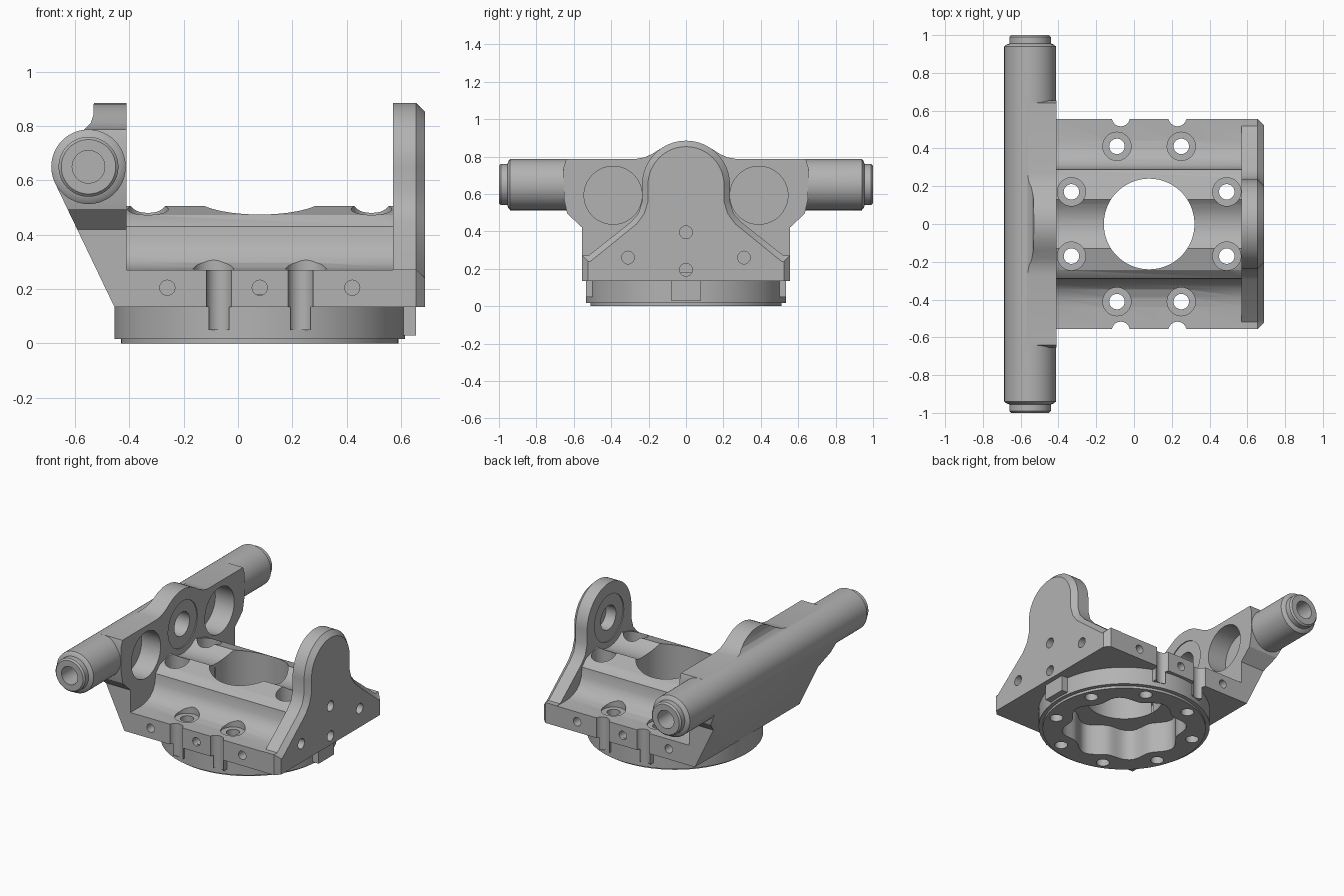
import bpy, bmesh
from math import sin, cos, pi, radians
from mathutils import Vector

old = bpy.data.objects.get("Cube")
if old:
    bpy.data.objects.remove(old, do_unlink=True)

steel = bpy.data.materials.new("machined_grey")
steel.use_nodes = True
GREY = (0.45, 0.45, 0.45, 1)
steel.diffuse_color = GREY
steel.node_tree.nodes["Principled BSDF"].inputs["Base Color"].default_value = GREY

CX = 0.08        # centre of the ring and bore
AXIS_Z = 0.65    # height of the shaft axis


def place(axis, a, b, t):
    return Vector({"x": (t, a, b), "y": (a, t, b), "z": (a, b, t)}[axis])


def loft(name, axis, sections):
    """Closed solid through (position, outline) sections along an axis."""
    bm = bmesh.new()
    rings = [[bm.verts.new(place(axis, a, b, t)) for a, b in pts] for t, pts in sections]
    n = len(rings[0])
    for r, s in zip(rings, rings[1:]):
        for i in range(n):
            j = (i + 1) % n
            bm.faces.new((r[i], r[j], s[j], s[i]))
    bm.faces.new(rings[0])
    bm.faces.new(rings[-1])
    bmesh.ops.recalc_face_normals(bm, faces=bm.faces)
    mesh = bpy.data.meshes.new(name)
    bm.to_mesh(mesh)
    bm.free()
    mesh.materials.append(steel)
    ob = bpy.data.objects.new(name, mesh)
    bpy.context.collection.objects.link(ob)
    return ob


def circle(a, b, r, n=40):
    return [(a + r * cos(2 * pi * i / n), b + r * sin(2 * pi * i / n)) for i in range(n)]


def rod(name, axis, a, b, r, lo, hi, n=40):
    return loft(name, axis, [(lo, circle(a, b, r, n)), (hi, circle(a, b, r, n))])


def box(name, x, y, z):
    pts = [(x[0], y[0]), (x[1], y[0]), (x[1], y[1]), (x[0], y[1])]
    return loft(name, "z", [(z[0], pts), (z[1], pts)])


def mirrored(half):
    """Full outline from a right half, listed bottom to top."""
    return half + [(-a, b) for a, b in reversed(half) if a > 1e-4]


def boolean(ob, tools, op="DIFFERENCE"):
    bpy.context.view_layer.objects.active = ob
    for tool in tools:
        tool.hide_render = True
        mod = ob.modifiers.new("cut", "BOOLEAN")
        mod.operation, mod.object, mod.solver = op, tool, "EXACT"
        bpy.ops.object.modifier_apply(modifier=mod.name)


# Saddle body with central trough and a groove along each side
saddle = [(0.555, 0.135), (0.555, 0.27), (0.44, 0.27), (0.39, 0.278), (0.345, 0.298),
          (0.313, 0.33), (0.295, 0.37), (0.288, 0.43), (0.245, 0.473), (0.13, 0.505)]
saddle += [(0.195 * sin(a), AXIS_Z - 0.195 * cos(a)) for a in (0.56, 0.42, 0.28, 0.14, 0)]
body = loft("saddle_body", "x", [(-0.43, mirrored(saddle)), (0.60, mirrored(saddle))])


# Upright end plate with chamfered outer edge
def plate_outline(o):
    half = [(0.555 - o, 0.135), (0.555 - o, 0.272 - o), (0.52 - 0.3 * o, 0.272 - o),
            (0.295 - o, 0.45 - 0.3 * o), (0.255 - o, 0.495), (0.235 - o, 0.56)]
    r = 0.235 - o
    half += [(r * cos(k * pi / 32), AXIS_Z + r * sin(k * pi / 32)) for k in range(17)]
    return mirrored(half)


plate = loft("end_plate", "x", [(0.57, plate_outline(0)), (0.655, plate_outline(0)),
                                (0.687, plate_outline(0.032))])

# Slanted wall carrying the cross tube, with a dome on top
side = [(-0.41, 0.135), (-0.455, 0.135), (-0.674, 0.592), (-0.68, 0.66), (-0.64, 0.74),
        (-0.565, 0.787), (-0.542, 0.81), (-0.532, 0.84), (-0.53, 0.9), (-0.41, 0.9)]
face = [(0.555, 0.135), (0.555, 0.42), (0.635, 0.495), (0.652, 0.57), (0.655, 0.74),
        (0.64, 0.787), (0.27, 0.787), (0.22, 0.796), (0.18, 0.815), (0.135, 0.843),
        (0.09, 0.867), (0.045, 0.88), (0, 0.884)]
wall = loft("tube_wall", "y", [(-0.7, side), (0.7, side)])
wall_shape = loft("wall_shape", "x", [(-0.8, mirrored(face)), (-0.3, mirrored(face))])
boolean(wall, [wall_shape], "INTERSECT")

# Cross tube with stepped, chamfered ends
steps = [(1.0, 0.1), (0.99, 0.11), (0.955, 0.11), (0.95, 0.125), (0.94, 0.137)]
ends = [(-y, r) for y, r in steps] + [(y, r) for y, r in reversed(steps)]
tube = loft("cross_tube", "y", [(y, circle(-0.55, AXIS_Z, r, 64)) for y, r in ends])

# Base ring with a thin lower lip
ring = loft("base_ring", "z", [(z, circle(CX, 0, r, 96)) for z, r in
                               ((0, 0.51), (0.016, 0.51), (0.017, 0.535), (0.18, 0.535))])

# Locating tabs around the ring
tabs = [box("end_tab", (0.56, 0.655), (-0.08, 0.08), (0.03, 0.15))]
for s in (-1, 1):
    for k in (-1, 1):
        tabs.append(box("side_tab", (CX + k * 0.15 - 0.038, CX + k * 0.15 + 0.038),
                        sorted((s * 0.46, s * 0.535)), (0.05, 0.15)))

# Central bore and scalloped cavity below it
bore = rod("bore_cutter", "z", CX, 0, 0.24, -0.1, 1, 72)
wavy = []
for i in range(96):
    a = 2 * pi * i / 96
    r = 0.365 + 0.025 * cos(8 * a)
    wavy.append((CX + r * cos(a), r * sin(a)))
cavity = loft("cavity_cutter", "z", [(-0.1, wavy), (0.21, wavy)])

# Eight bolt holes with counterbores
bolts, seats = [], []
for i in range(8):
    a = radians(22.5 + 45 * i)
    x, y = CX + 0.445 * cos(a), 0.445 * sin(a)
    floor = 0.26 if abs(y) > 0.3 else 0.38
    bolts.append(rod("bolt_cutter", "z", x, y, 0.041, -0.1, 0.7, 24))
    seats.append(rod("seat_cutter", "z", x, y, 0.075, floor, 0.56, 32))

# Rounded notches and small pin holes in the long sides
notches, pins = [], []
for s in (-1, 1):
    for k in (-1, 1):
        notches.append(rod("notch_cutter", "z", CX + k * 0.15, s * 0.565, 0.048, 0.04, 0.4, 24))
    for x in (-0.26, CX, 0.42):
        pins.append(rod("pin_cutter", "y", x, 0.205, 0.028, *sorted((s * 0.47, s * 0.6)), n=24))

# Pin holes in the end plate
plate_pins = [rod("plate_pin_cutter", "x", y, z, 0.034, 0.6, 0.8, 24)
              for y, z in ((0, 0.395), (0, 0.195), (0.31, 0.26), (-0.31, 0.26))]

# Shaft seats facing each other, and the large wall pockets
wall_cuts = [rod("wall_seat_cutter", "x", 0, AXIS_Z, 0.155, -0.416, -0.3),
             rod("wall_shaft_cutter", "x", 0, AXIS_Z, 0.08, -0.55, -0.3)]
wall_cuts += [rod("pocket_cutter", "x", s * 0.39, 0.593, 0.155, -0.55, -0.3, 56) for s in (-1, 1)]
plate_cuts = [rod("plate_seat_cutter", "x", 0, AXIS_Z, 0.155, 0.5, 0.576),
              rod("plate_shaft_cutter", "x", 0, AXIS_Z, 0.08, 0.5, 0.65)]
tube_cuts = [rod("tube_bore_cutter", "y", -0.55, AXIS_Z, 0.06, *sorted((s * 0.86, s * 1.1)), n=32)
             for s in (-1, 1)]

boolean(body, [bore, cavity] + bolts + seats + notches + pins + plate_pins[1:])
boolean(ring, [cavity] + bolts + notches)
boolean(wall, wall_cuts)
boolean(tube, wall_cuts + tube_cuts)
boolean(plate, plate_cuts + plate_pins)
for tab in tabs[1:]:
    boolean(tab, notches + bolts)

# Remove the cutters and finish the shading
parts = [body, plate, wall, tube, ring] + tabs
for ob in list(bpy.data.objects):
    if ob.name.split(".")[0].endswith(("_cutter", "_shape")):
        bpy.data.objects.remove(ob, do_unlink=True)
bpy.ops.object.select_all(action="DESELECT")
for ob in parts:
    ob.select_set(True)
bpy.context.view_layer.objects.active = body
bpy.ops.object.shade_smooth_by_angle(angle=radians(30))
